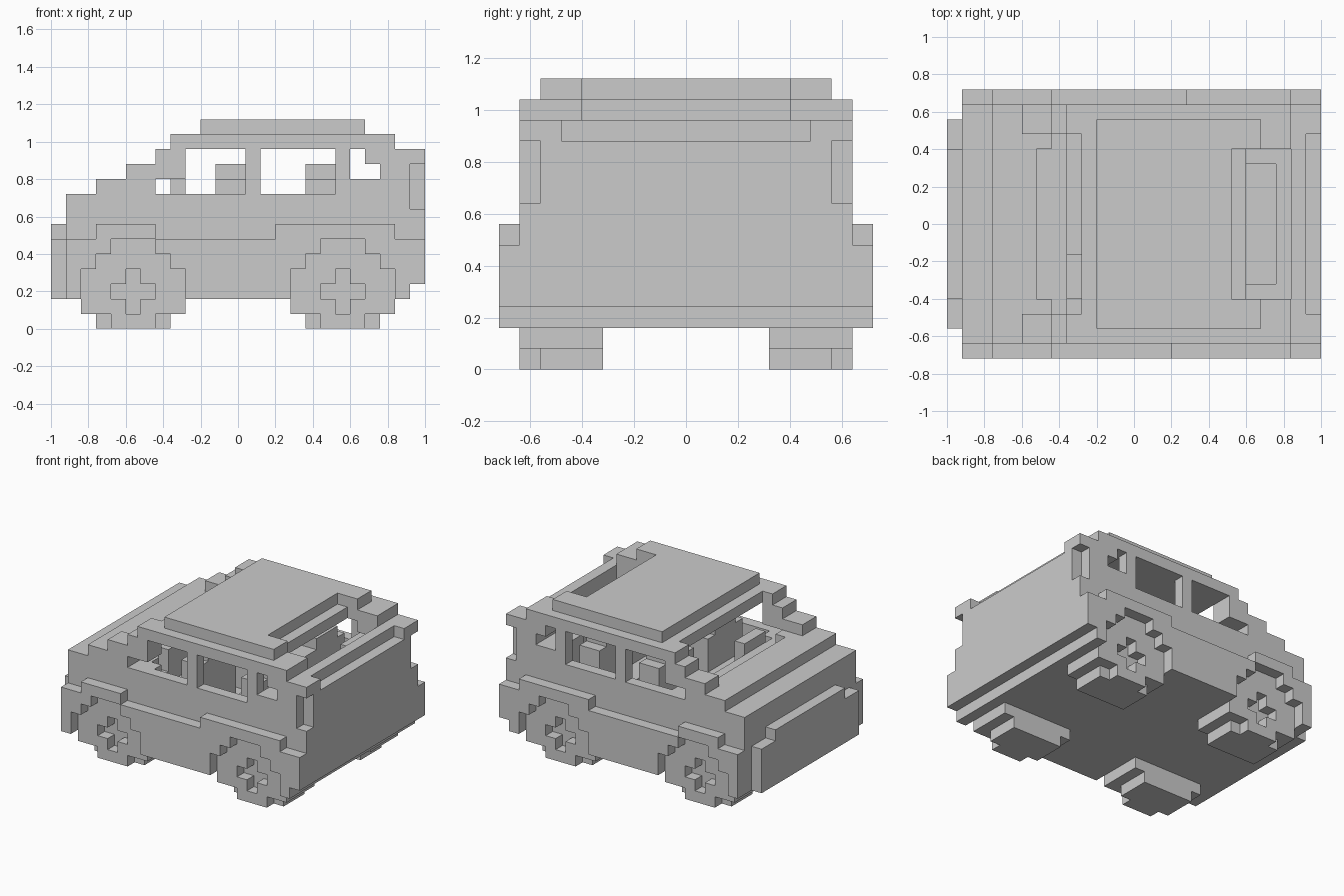
import bpy, bmesh
from itertools import product

if "Cube" in bpy.data.objects:
    bpy.data.objects.remove(bpy.data.objects["Cube"])

V = 0.08                     # edge of one block
NX, NY = 25, 18              # grid size in blocks


def cells(*boxes):
    """Union of boxes (x0, x1, y0, y1, z0, z1) given in block counts."""
    out = set()
    for x0, x1, y0, y1, z0, z1 in boxes:
        out |= set(product(range(x0, x1), range(y0, y1), range(z0, z1)))
    return out


def mirror(block):
    return {(x, NY - 1 - y, z) for x, y, z in block}


def build(name, block):
    """Make an object from the outer faces of a set of blocks."""
    bm = bmesh.new()
    verts = {}

    def vert(p):
        if p not in verts:
            verts[p] = bm.verts.new(((p[0] - NX / 2) * V, (p[1] - NY / 2) * V, p[2] * V))
        return verts[p]

    for c in sorted(block):
        for axis, side in product(range(3), (0, 1)):
            n = list(c)
            n[axis] += 2 * side - 1
            if tuple(n) in block:
                continue
            quad = []
            for a, b in ((0, 0), (1, 0), (1, 1), (0, 1)):
                p = list(c)
                p[axis] += side
                p[(axis + 1) % 3] += a
                p[(axis + 2) % 3] += b
                quad.append(vert(tuple(p)))
            bm.faces.new(quad if side else quad[::-1])
    mesh = bpy.data.meshes.new(name)
    bm.to_mesh(mesh)
    bm.free()
    bpy.context.collection.objects.link(bpy.data.objects.new(name, mesh))


def disc(x, y0, y1):
    """Stepped wheel outline, seven blocks wide."""
    return cells((x, x + 7, y0, y1, 1, 4), (x + 1, x + 6, y0, y1, 0, 1),
                 (x + 1, x + 6, y0, y1, 4, 5), (x + 2, x + 5, y0, y1, 5, 6))


# Lower body with sills and wheel-arch flares
body = cells((1, 24, 0, 18, 2, 6), (24, 25, 0, 18, 3, 6), (3, 7, 0, 18, 6, 7),
             (15, 23, 0, 9, 6, 7), (16, 23, 9, 18, 6, 7), (1, 25, 1, 17, 6, 9))
# Stepped bonnet, pillars and roof
body |= cells((3, 25, 1, 17, 9, 10), (5, 25, 1, 17, 10, 11),
              (7, 25, 1, 17, 11, 12), (8, 23, 1, 17, 12, 13))
# Cabin, boot and windscreen openings
body -= cells((9, 20, 2, 16, 5, 12), (20, 22, 5, 13, 6, 12), (20, 23, 4, 14, 10, 13),
              (5, 9, 3, 15, 10, 13), (6, 9, 4, 14, 9, 10), (8, 9, 3, 15, 8, 9))
# Side windows
body -= cells((7, 9, 0, 18, 9, 10), (9, 13, 0, 18, 9, 12), (14, 19, 0, 18, 9, 12),
              (20, 21, 0, 18, 10, 12), (21, 22, 0, 18, 10, 11))
# Rear window ledge and tail light recesses
body -= cells((24, 25, 3, 15, 11, 12), (24, 25, 1, 2, 8, 11), (24, 25, 16, 17, 8, 11))
# Wheel arches
for x in (2, 16):
    arch = disc(x, 0, 5)
    body -= arch | mirror(arch)
build("car_body", body)

# Roof panel, notched above the rear window
build("roof_panel", cells((10, 21, 2, 16, 13, 14)) - cells((19, 21, 4, 14, 13, 14)))

# Front bumper
build("front_bumper", cells((0, 1, 2, 16, 2, 6), (0, 1, 4, 14, 6, 7)))

# Wheels with a recessed cross hub
for end, x in (("front", 2), ("rear", 16)):
    wheel = disc(x, 1, 5)
    wheel -= cells((x + 1, x + 2, 1, 2, 0, 1), (x + 5, x + 6, 1, 2, 0, 1))
    wheel -= cells((x + 2, x + 5, 1, 2, 2, 3), (x + 3, x + 4, 1, 2, 1, 4))
    build(end + "_wheel_right", wheel)
    build(end + "_wheel_left", mirror(wheel))

# Front seats with headrests, and rear bench
seat = cells((9, 13, 3, 8, 5, 7), (11, 13, 3, 8, 7, 10), (11, 13, 4, 7, 10, 11))
build("driver_seat", seat)
build("passenger_seat", mirror(seat))
rest = cells((17, 19, 4, 7, 10, 11))
build("rear_bench", cells((15, 19, 3, 15, 5, 7), (17, 19, 3, 15, 7, 10)) | rest | mirror(rest))

# Steering wheel
build("steering_wheel", cells((8, 9, 4, 7, 8, 10)))
